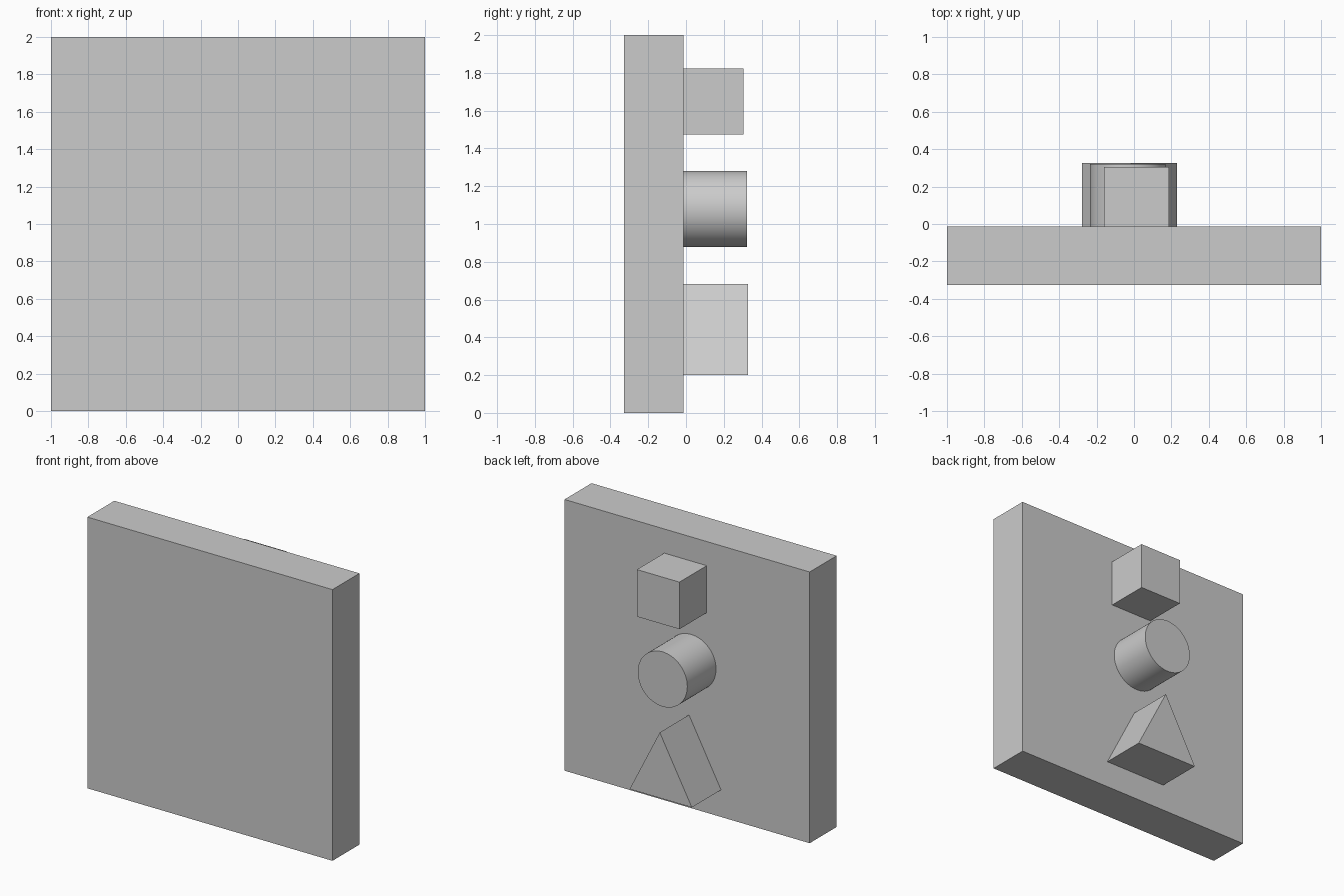
import bpy, bmesh, math

if "Cube" in bpy.data.objects:
    bpy.data.objects.remove(bpy.data.objects["Cube"])

BACK = -0.013  # y of the panel's rear face, where the pegs attach


def extruded(name, profile, y0, y1, smooth=False):
    """Extrude an (x, z) outline along y into a closed solid."""
    bm = bmesh.new()
    face = bm.faces.new([bm.verts.new((x, y0, z)) for x, z in profile])
    ext = bmesh.ops.extrude_face_region(bm, geom=[face])
    verts = [g for g in ext["geom"] if isinstance(g, bmesh.types.BMVert)]
    bmesh.ops.translate(bm, verts=verts, vec=(0, y1 - y0, 0))
    bmesh.ops.recalc_face_normals(bm, faces=bm.faces)
    mesh = bpy.data.meshes.new(name)
    bm.to_mesh(mesh)
    bm.free()
    obj = bpy.data.objects.new(name, mesh)
    bpy.context.collection.objects.link(obj)
    if smooth:
        bpy.ops.object.select_all(action='DESELECT')
        obj.select_set(True)
        bpy.context.view_layer.objects.active = obj
        bpy.ops.object.shade_smooth_by_angle(angle=math.radians(30))
    return obj


def rect(x0, x1, z0, z1):
    return [(x0, z0), (x1, z0), (x1, z1), (x0, z1)]


def circle(cx, cz, r, n=64):
    return [(cx + r * math.cos(2 * math.pi * i / n),
             cz + r * math.sin(2 * math.pi * i / n)) for i in range(n)]


# Square panel
extruded("panel", rect(-1, 1, 0, 2), -0.327, BACK)

# Square, round and triangular pegs on the rear face
extruded("square_peg", rect(-0.16, 0.187, 1.475, 1.822), BACK, 0.305)
extruded("round_peg", circle(-0.034, 1.079, 0.202), BACK, 0.322, smooth=True)
extruded("triangular_peg", [(-0.277, 0.2), (0.231, 0.2), (-0.015, 0.683)],
         BACK, 0.327)
